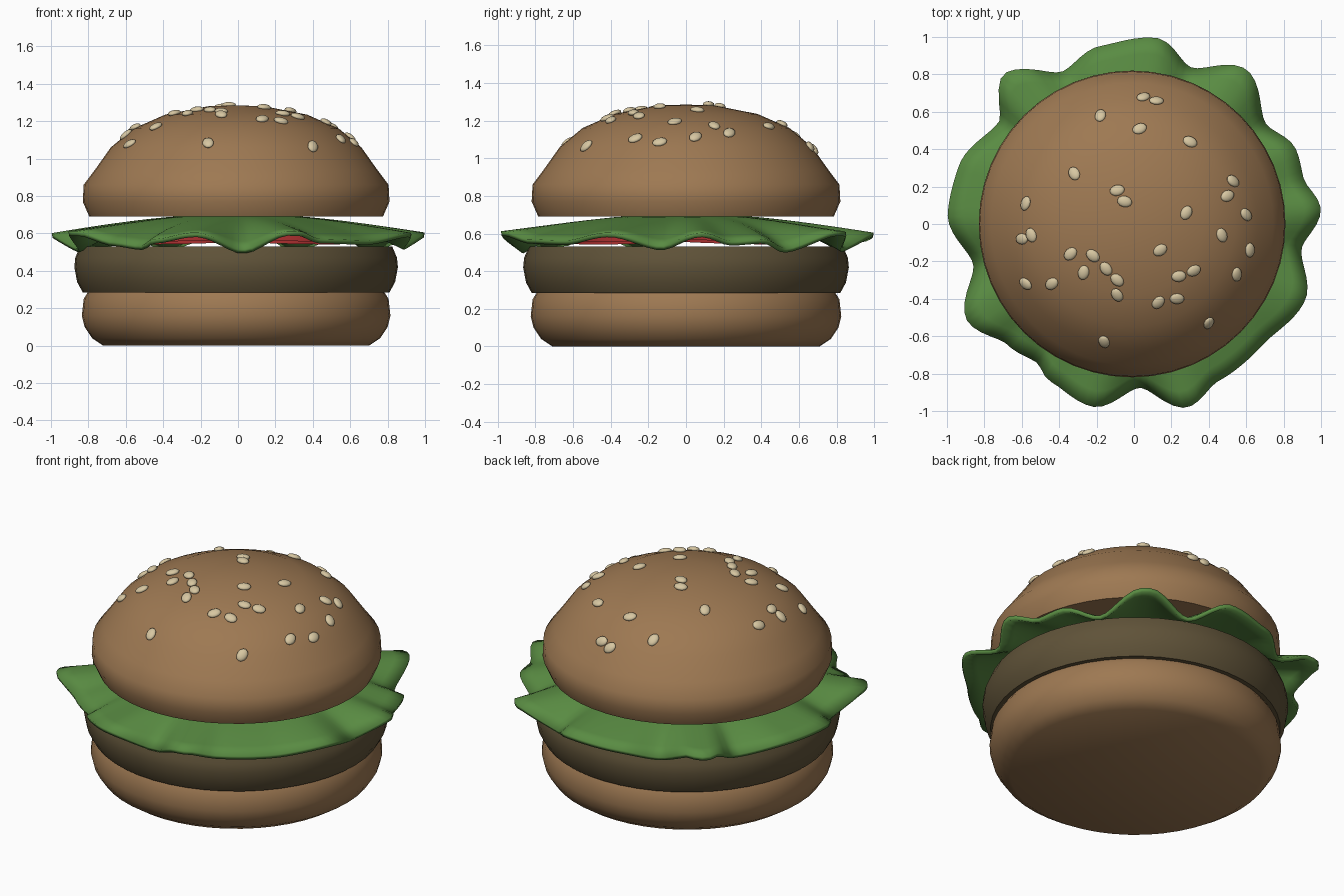
import bpy, bmesh, math, random
from mathutils import Matrix, Vector

if "Cube" in bpy.data.objects:
    bpy.data.objects.remove(bpy.data.objects["Cube"])

random.seed(4)


def material(name, rgb):
    m = bpy.data.materials.new(name)
    m.diffuse_color = (*rgb, 1)
    m.use_nodes = True
    m.node_tree.nodes["Principled BSDF"].inputs["Base Color"].default_value = m.diffuse_color
    return m


BUN = material("bun", (0.34, 0.19, 0.085))
MEAT = material("meat", (0.115, 0.085, 0.04))
GREEN = material("leaf", (0.10, 0.26, 0.055))
RED = material("tomato", (0.42, 0.03, 0.03))
SEED = material("sesame", (0.68, 0.57, 0.36))


def finish(name, bm, mat, angle=50):
    bmesh.ops.recalc_face_normals(bm, faces=bm.faces)
    me = bpy.data.meshes.new(name)
    bm.to_mesh(me)
    bm.free()
    me.materials.append(mat)
    ob = bpy.data.objects.new(name, me)
    bpy.context.collection.objects.link(ob)
    bpy.ops.object.select_all(action='DESELECT')
    ob.select_set(True)
    bpy.context.view_layer.objects.active = ob
    bpy.ops.object.shade_smooth_by_angle(angle=math.radians(angle))
    return ob


def lathe(name, profile, mat, sides=48):
    """Spin an (r, z) profile that starts and ends on the axis."""
    bm = bmesh.new()
    vs = [bm.verts.new((r, 0, z)) for r, z in profile]
    es = [bm.edges.new(p) for p in zip(vs, vs[1:])]
    bmesh.ops.spin(bm, geom=vs + es, cent=(0, 0, 0), axis=(0, 0, 1),
                   angle=math.tau, steps=sides)
    bmesh.ops.remove_doubles(bm, verts=bm.verts, dist=1e-4)
    ob = finish(name, bm, mat)
    ob.location.x = -0.01
    return ob


# Buns and patty
lathe("bottom_bun", [(0, 0), (0.71, 0), (0.77, 0.04), (0.81, 0.1), (0.825, 0.16),
                     (0.815, 0.25), (0.79, 0.29), (0, 0.29)], BUN)
lathe("patty", [(0, 0.285), (0.82, 0.285), (0.85, 0.34), (0.865, 0.42),
                (0.86, 0.47), (0.835, 0.53), (0, 0.53)], MEAT)
DOME = [(0.82, 0.77), (0.815, 0.86), (0.755, 0.94), (0.67, 1.06), (0.55, 1.16),
        (0.38, 1.235), (0.15, 1.28), (0, 1.285)]
lathe("top_bun", [(0, 0.69), (0.785, 0.69)] + DOME, BUN)

# Tomato slices, slightly tilted outwards
for i in range(4):
    a = math.radians(45 + 90 * i)
    bm = bmesh.new()
    bmesh.ops.create_cone(bm, cap_ends=True, segments=32, radius1=0.34, radius2=0.34, depth=0.06)
    bmesh.ops.bevel(bm, geom=[e for e in bm.edges if abs(e.verts[0].co.z - e.verts[1].co.z) < 1e-4],
                    offset=0.015, segments=2, affect='EDGES')
    ob = finish(f"tomato_slice_{i + 1}", bm, RED)
    ob.location = (0.37 * math.cos(a), 0.37 * math.sin(a), 0.583)
    ob.rotation_euler = (0, math.radians(2), a)

# Lettuce: ruffled rim outline as (angle, radius)
RIM = [(-166, .88), (-150, 1.03), (-136, .93), (-125, .90), (-118, .95), (-103, 1.0),
       (-88, .87), (-73.5, 1.02), (-62, .95), (-43, .94), (-24, 1.0), (-8.5, .90),
       (4.6, 1.0), (15, .935), (25, .95), (37, .88), (54, 1.02), (70, .885), (83, 1.0),
       (101, .965), (115, .895), (131, 1.06), (143, .90), (162, .985), (177, .995), (194, .88)]


def rim(deg):
    if deg < -166:
        deg += 360
    for (a0, r0), (a1, r1) in zip(RIM, RIM[1:]):
        if a0 <= deg <= a1:
            t = (deg - a0) / (a1 - a0)
            return r0 + (r1 - r0) * t * t * (3 - 2 * t)


N = 144
bm = bmesh.new()
rings = []
for k in range(9):
    f = k / 8
    ring = []
    for i in range(N):
        deg = -180 + 360 * i / N
        a, r = math.radians(deg), rim(deg)
        up = max(-0.06, min(0.035, (r - 0.96) * 0.7))
        rad = 0.3 + (r - 0.3) * f
        z = 0.68 - 0.09 * f ** 1.3 + (up - 0.025) * f ** 3
        ring.append(bm.verts.new((rad * math.cos(a), rad * math.sin(a), z)))
    rings.append(ring)
bm.faces.new(rings[0])
for lo, hi in zip(rings, rings[1:]):
    for i in range(N):
        j = (i + 1) % N
        bm.faces.new((lo[i], hi[i], hi[j], lo[j]))
lettuce = finish("lettuce", bm, GREEN, 80)
mod = lettuce.modifiers.new("thickness", 'SOLIDIFY')
mod.thickness = 0.025
mod.offset = 0

# Sesame seeds laid along the dome surface
SEEDS = [(.05, .68), (.12, .66), (-.18, .58), (.03, .51), (.30, .44), (-.32, .27), (-.09, .18),
         (-.05, .12), (.28, .06), (.53, .23), (.50, .15), (.60, .05), (.47, -.06), (.62, -.14),
         (.55, -.27), (.14, -.14), (.32, -.25), (.24, -.28), (.23, -.40), (.13, -.42), (.40, -.53),
         (-.16, -.63), (-.09, -.38), (-.09, -.30), (-.15, -.24), (-.22, -.17), (-.34, -.16),
         (-.27, -.26), (-.44, -.32), (-.58, -.32), (-.60, -.08), (-.55, -.06), (-.58, .11)]
bm = bmesh.new()
for x, y in SEEDS:
    r = math.hypot(x + 0.01, y)
    for (r1, z1), (r0, z0) in zip(DOME, DOME[1:]):
        if r0 <= r <= r1:
            z = z0 + (z1 - z0) * (r - r0) / (r1 - r0)
            n = Vector((x / r * (z0 - z1), y / r * (z0 - z1), r1 - r0))
    m = (Matrix.Translation((x, y, z + 0.006)) @ n.to_track_quat('Z', 'Y').to_matrix().to_4x4()
         @ Matrix.Rotation(random.uniform(0, math.pi), 4, 'Z')
         @ Matrix.Diagonal((0.04, 0.03, 0.016, 1)))
    bmesh.ops.create_uvsphere(bm, u_segments=12, v_segments=8, radius=1, matrix=m)
finish("sesame_seeds", bm, SEED, 80)
